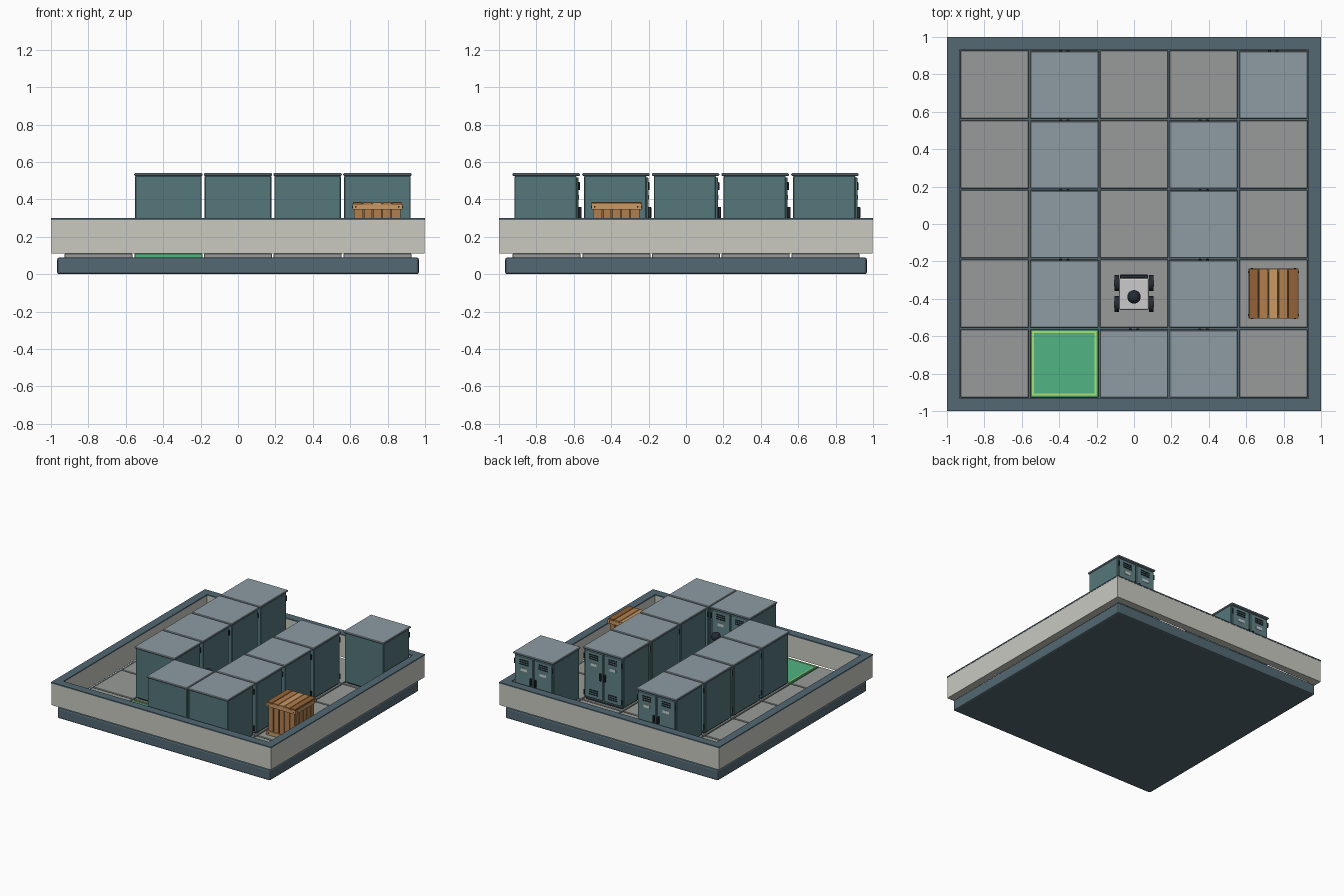
import bpy, math
from mathutils import Vector

if "Cube" in bpy.data.objects:
    bpy.data.objects.remove(bpy.data.objects["Cube"])

P = 0.3725          # floor cell pitch
FLOOR = 0.11        # top of the tiles


def mat(name, r, g, b):
    m = bpy.data.materials.new(name)
    m.diffuse_color = [(c / 255) ** 2.2 for c in (r, g, b)] + [1]
    m.use_nodes = True
    m.node_tree.nodes["Principled BSDF"].inputs["Base Color"].default_value = m.diffuse_color
    return m


STEEL = mat("dark_steel", 84, 104, 114)
WALL = mat("wall_grey", 200, 200, 192)
TILE = mat("tile_grey", 150, 154, 151)
TEAL = mat("locker_teal", 86, 118, 122)
DOOR = mat("door_teal", 98, 130, 133)
CAP = mat("locker_top", 140, 154, 162)
DARK = mat("dark", 42, 48, 54)
PLATE = mat("label_plate", 195, 203, 204)
WHITE = mat("robot_white", 226, 228, 226)
GREEN = mat("goal_green", 82, 178, 130)
LIME = mat("goal_border", 170, 225, 110)
WOOD = mat("wood", 176, 126, 78)
WOOD2 = mat("wood_dark", 146, 98, 58)
WOOD3 = mat("wood_light", 200, 152, 102)


def finish(o, name, m):
    o.name = name
    o.data.materials.append(m)
    return o


def box(name, x0, x1, y0, y1, z0, z1, m, bevel=0, seg=1):
    bpy.ops.mesh.primitive_cube_add(size=1)
    o = bpy.context.object
    o.location = ((x0 + x1) / 2, (y0 + y1) / 2, (z0 + z1) / 2)
    o.scale = (x1 - x0, y1 - y0, z1 - z0)
    bpy.ops.object.transform_apply(location=False, rotation=False, scale=True)
    if bevel:
        b = o.modifiers.new("bevel", "BEVEL")
        b.width, b.segments = bevel, seg
    return finish(o, name, m)


def cyl(name, loc, r, h, axis, m, n=24):
    rot = {"x": (0, math.pi / 2, 0), "y": (math.pi / 2, 0, 0), "z": (0, 0, 0)}[axis]
    bpy.ops.mesh.primitive_cylinder_add(vertices=n, radius=r, depth=h, location=loc, rotation=rot)
    bpy.ops.object.shade_smooth_by_angle()
    return finish(bpy.context.object, name, m)


def frame(name, cx, cy, r, w, z0, z1, m):
    # square ring made of four bars
    for s, side in ((-1, "a"), (1, "b")):
        a, b = sorted((s * r, s * (r - w)))
        box(f"{name}_x_{side}", cx + a, cx + b, cy - r, cy + r, z0, z1, m)
        box(f"{name}_y_{side}", cx - r + w, cx + r - w, cy + a, cy + b, z0, z1, m)


# Base slab, tiles and surrounding wall
box("base_slab", -0.967, 0.967, -0.967, 0.967, 0, 0.09, STEEL, 0.012, 2)
for i in range(5):
    for j in range(5):
        x, y = (i - 2) * P, (j - 2) * P
        goal = (i, j) == (1, 0)
        h = 0.182
        box("goal_tile" if goal else "floor_tile", x - h, x + h, y - h, y + h,
            0.085, FLOOR, GREEN if goal else TILE, 0.003)
frame("goal_border", -P, -2 * P, 0.172, 0.01, FLOOR - 0.005, FLOOR + 0.003, LIME)
frame("wall", 0, 0, 0.998, 0.062, 0.112, 0.29, WALL)
frame("wall_cap", 0, 0, 1.0, 0.067, 0.29, 0.3, STEEL)


# Locker: parts are modelled once, then linked copies fill the grid
def locker_parts():
    parts = [
        box("locker_plinth", -0.165, 0.165, -0.16, 0.16, FLOOR, 0.125, DARK),
        box("locker_body", -0.178, 0.178, -0.172, 0.16, 0.12, 0.526, TEAL, 0.004),
        box("locker_top", -0.183, 0.183, -0.183, 0.178, 0.526, 0.54, CAP, 0.004),
    ]
    for s in (-1, 1):
        c = s * 0.087
        parts.append(box("locker_door", c - 0.082, c + 0.082, 0.158, 0.171, 0.135, 0.518, DOOR, 0.003))
        for z in (0.49, 0.473, 0.456, 0.2, 0.183, 0.166):
            parts.append(box("locker_vent", c - 0.04, c + 0.04, 0.17, 0.175, z - 0.004, z + 0.004, DARK))
        parts.append(box("locker_label", c - 0.028, c + 0.028, 0.17, 0.174, 0.4, 0.424, PLATE))
        parts.append(box("locker_handle", s * 0.02 - 0.008, s * 0.02 + 0.008, 0.17, 0.187, 0.3, 0.36, DARK, 0.003))
        for z in (0.17, 0.47):
            parts.append(cyl("locker_hinge", (s * 0.171, 0.173, z), 0.005, 0.04, "z", DARK, 8))
    return parts


cells = [(1, 4), (4, 4), (1, 3), (3, 3), (1, 2), (3, 2), (1, 1), (3, 1), (2, 0), (3, 0)]
for p in locker_parts():
    local = p.location.copy()
    for k, (i, j) in enumerate(cells):
        o = p if k == 0 else p.copy()
        if k:
            bpy.context.collection.objects.link(o)
        o.location = local + Vector(((i - 2) * P, (j - 2) * P, 0))


# Wooden crate: core, slats on the sides, boards and rails
cx, cy, r = 2 * P, -P, 0.134
box("crate_core", cx - 0.115, cx + 0.115, cy - 0.115, cy + 0.115, FLOOR, 0.37, WOOD2)
for k in range(5):
    t = (k - 2) * 0.0525
    m = (WOOD2, WOOD, WOOD3, WOOD, WOOD2)[k]
    box("crate_lid_board", cx + t - 0.025, cx + t + 0.025, cy - r, cy + r, 0.367, 0.385, m, 0.002)
    t *= 0.93
    for s in (-1, 1):
        a, b = sorted((s * 0.112, s * 0.125))
        box("crate_slat", cx + t - 0.021, cx + t + 0.021, cy + a, cy + b, FLOOR, 0.368, WOOD)
        box("crate_slat", cx + a, cx + b, cy + t - 0.021, cy + t + 0.021, FLOOR, 0.368, WOOD)
frame("crate_top_rail", cx, cy, r, 0.012, 0.345, 0.375, WOOD3)
frame("crate_bottom_rail", cx, cy, r, 0.012, FLOOR + 0.003, 0.145, WOOD3)
for u in (-0.115, 0.115):
    for z in (0.128, 0.36):
        for s in (-1, 1):
            cyl("crate_nail", (cx + u, cy + s * r, z), 0.005, 0.005, "y", DARK, 8)
            cyl("crate_nail", (cx + s * r, cy + u, z), 0.005, 0.005, "x", DARK, 8)


# Wheeled robot
rx, ry = 0, -P
box("robot_chassis", -0.07, 0.07, ry - 0.085, ry + 0.09, 0.135, 0.17, DARK, 0.006)
box("robot_body", -0.08, 0.08, ry - 0.088, ry + 0.083, 0.165, 0.3, WHITE, 0.01, 2)
box("robot_bumper", -0.075, 0.075, ry + 0.08, ry + 0.102, 0.15, 0.18, DARK, 0.004)
box("robot_screen", -0.055, 0.055, ry + 0.08, ry + 0.087, 0.21, 0.275, DARK)
for sx in (-1, 1):
    for y in (ry + 0.056, ry - 0.056):
        cyl("robot_wheel", (sx * 0.092, y, FLOOR + 0.043), 0.043, 0.026, "x", DARK)
        cyl("robot_hub", (sx * 0.104, y, FLOOR + 0.043), 0.018, 0.006, "x", PLATE, 16)
cyl("robot_mast", (0, ry - 0.017, 0.345), 0.014, 0.1, "z", DARK, 16)
bpy.ops.mesh.primitive_uv_sphere_add(segments=24, ring_count=12, radius=0.036, location=(0, ry - 0.017, 0.41))
finish(bpy.context.object, "robot_head", DARK)
bpy.ops.object.shade_smooth_by_angle()
